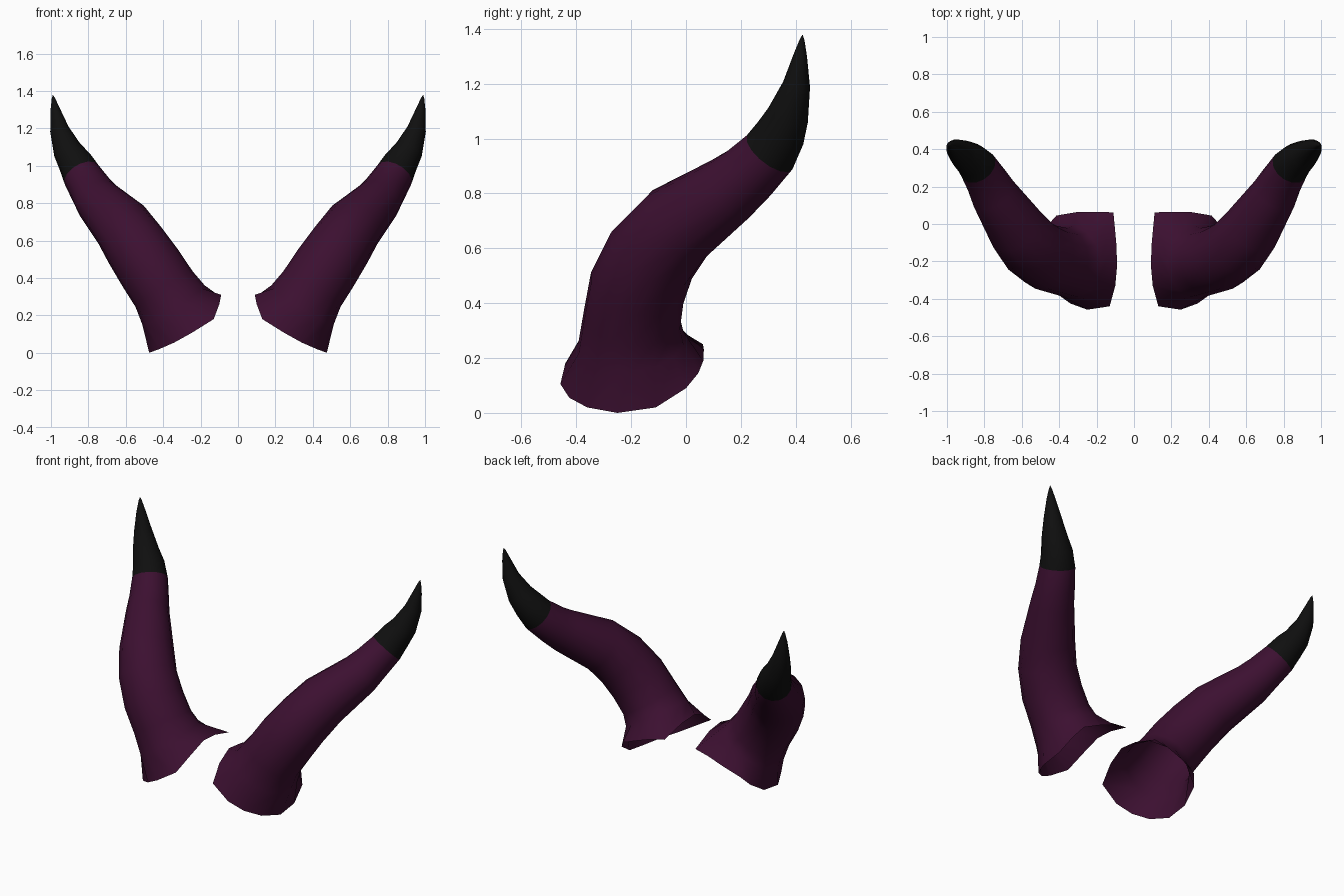
import bpy, bmesh, math
from mathutils import Vector

if "Cube" in bpy.data.objects:
    bpy.data.objects.remove(bpy.data.objects["Cube"])


def material(name, rgb):
    m = bpy.data.materials.new(name)
    m.diffuse_color = (*rgb, 1)
    m.use_nodes = True
    m.node_tree.nodes["Principled BSDF"].inputs["Base Color"].default_value = m.diffuse_color
    return m


purple = material("dark purple", (0.045, 0.005, 0.030))
black = material("black tip", (0.0048, 0.0048, 0.0048))

# Flared, open base rim: outer -> back -> inner -> front
RIM = [(.475, -.25, 0), (.475, -.11, .02), (.455, 0, .09), (.415, .045, .145),
       (.31, .063, .19), (.20, .065, .23), (.11, .062, .25), (.095, -.10, .30),
       (.09, -.22, .31), (.10, -.33, .26), (.13, -.44, .18), (.25, -.458, .105),
       (.34, -.425, .055), (.42, -.36, .02)]
N = len(RIM)

# Horn path: centre x, y, z and radius
PATH = [(.345, -.20, .255, .197), (.395, -.197, .34, .180), (.47, -.178, .455, .178),
        (.55, -.125, .575, .170), (.625, -.03, .685, .158), (.75, .16, .815, .126),
        (.785, .225, .87, .115), (.835, .305, .95, .104), (.872, .345, 1.02, .092),
        (.913, .372, 1.085, .077), (.955, .403, 1.195, .051), (.977, .416, 1.30, .026),
        (.987, .423, 1.36, .009)]
TIP = Vector((.99, .425, 1.38))
TIP_START = 7   # ring where the black tip begins

centres = [Vector(p[:3]) for p in PATH]
chain = [sum((Vector(p) for p in RIM), Vector()) / N] + centres + [TIP]

bm = bmesh.new()
rings = [[bm.verts.new(p) for p in RIM]]
for k, c in enumerate(centres):
    t = (chain[k + 2] - chain[k]).normalized()
    back = Vector((0, 1, 0))
    back = (back - t * back.dot(t)).normalized()
    out = back.cross(t)
    r = PATH[k][3]
    rings.append([bm.verts.new(c + r * (math.cos(a) * out + math.sin(a) * back))
                  for a in (2 * math.pi * i / N for i in range(N))])

# Skin the rings, then close the point
for k in range(len(rings) - 1):
    for i in range(N):
        j = (i + 1) % N
        f = bm.faces.new((rings[k][i], rings[k][j], rings[k + 1][j], rings[k + 1][i]))
        f.material_index = int(k > TIP_START)
top = bm.verts.new(TIP)
for i in range(N):
    f = bm.faces.new((rings[-1][i], rings[-1][(i + 1) % N], top))
    f.material_index = 1
for f in bm.faces:
    f.smooth = True
# make sure the skin faces outward
f0 = bm.faces[:][3 * N]
bm.normal_update()
if f0.normal.dot(f0.calc_center_median() - centres[2]) < 0:
    bmesh.ops.reverse_faces(bm, faces=bm.faces[:])

me = bpy.data.meshes.new("horn_pair")
bm.to_mesh(me)
bm.free()
me.materials.append(purple)
me.materials.append(black)
horns = bpy.data.objects.new("horn_pair", me)
bpy.context.collection.objects.link(horns)

# Second horn by mirroring across x
mir = horns.modifiers.new("mirror", 'MIRROR')
mir.use_axis = (True, False, False)
mir.use_mirror_merge = False
